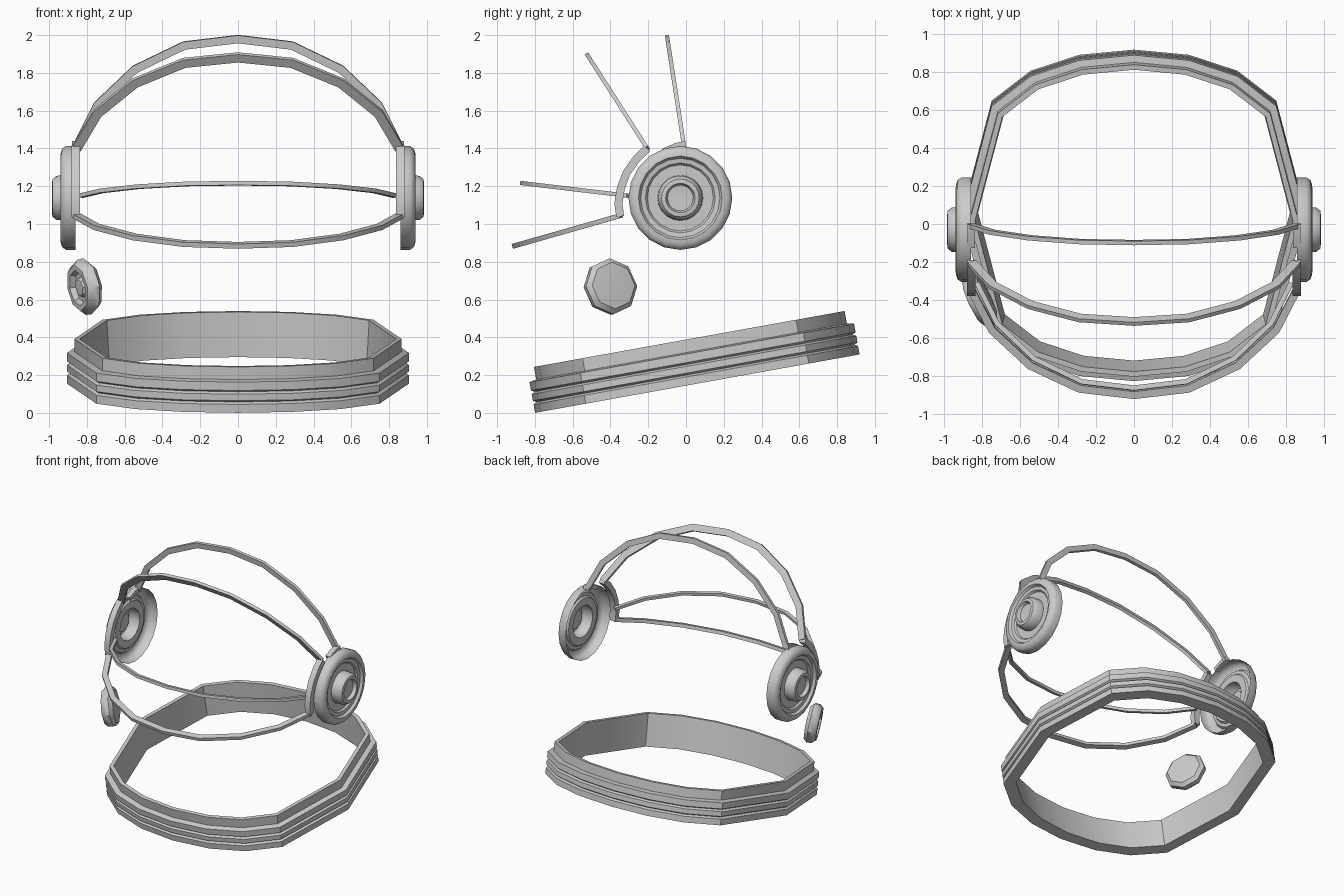
import bpy
from math import sin, cos, pi, radians
from mathutils import Vector, Matrix

if "Cube" in bpy.data.objects:
    bpy.data.objects.remove(bpy.data.objects["Cube"])


def make(name, verts, faces, angle=40):
    me = bpy.data.meshes.new(name)
    me.from_pydata([tuple(v) for v in verts], [], faces)
    me.validate()
    ob = bpy.data.objects.new(name, me)
    bpy.context.collection.objects.link(ob)
    bpy.ops.object.select_all(action='DESELECT')
    ob.select_set(True)
    bpy.context.view_layer.objects.active = ob
    bpy.ops.object.mode_set(mode='EDIT')
    bpy.ops.mesh.select_all(action='SELECT')
    bpy.ops.mesh.normals_make_consistent(inside=False)
    bpy.ops.object.mode_set(mode='OBJECT')
    bpy.ops.object.shade_smooth_by_angle(angle=radians(angle))
    return ob


def lathe(name, profile, seg, matrix):
    """Spin (radius, height) points around local z; radius 0 makes a pole."""
    verts, rings, faces = [], [], []
    for r, h in profile:
        n = 1 if r == 0 else seg
        rings.append([len(verts) + i for i in range(n)])
        verts += [matrix @ Vector((r * cos(2 * pi * i / seg), r * sin(2 * pi * i / seg), h)) for i in range(n)]
    for a, b in zip(rings, rings[1:]):
        for i in range(seg):
            j = (i + 1) % seg
            q = [a[i % len(a)], a[j % len(a)], b[j % len(b)], b[i % len(b)]]
            faces.append(list(dict.fromkeys(q)))
    return make(name, verts, faces)


def strip(name, pts, normal, wide, thick, angle=60):
    """Rectangular bar along a planar path."""
    pts = [Vector(p) for p in pts]
    n = Vector(normal).normalized()
    verts, faces = [], []
    last = len(pts) - 1
    for i, p in enumerate(pts):
        d0 = (p - pts[i - 1]).normalized() if i else None
        d1 = (pts[i + 1] - p).normalized() if i < last else None
        t = ((d0 or d1) + (d1 or d0)).normalized()
        s = t.cross(n).normalized() * wide / 2 / t.dot(d0 or d1)
        k = n * thick / 2
        verts += [p + s + k, p - s + k, p - s - k, p + s - k]
    for i in range(last):
        for j in range(4):
            a, b = i * 4 + j, i * 4 + (j + 1) % 4
            faces.append((a, b, b + 4, a + 4))
    faces += [(3, 2, 1, 0), tuple(last * 4 + j for j in range(4))]
    return make(name, verts, faces, angle)


# Neck ring: tilted 16-sided outline swept with a ridged closed profile
quarter = [(0.905, 0), (0.75, 0.60), (0.545, 0.76), (0.29, 0.845), (0, 0.873)]
half = quarter + [(-x, v) for x, v in quarter[-2::-1]]
outline = half + [(x, -v) for x, v in half[-2:0:-1]]
profile = [(0.0, 0.0), (0, 0.045), (0.018, 0.055), (0, 0.065), (0, 0.10), (0.018, 0.11),
           (0, 0.12), (0, 0.165), (0.038, 0.172), (0.038, 0.24), (0.066, 0.24), (0.082, 0.0)]
tilt = Matrix.Translation((0, 0.06, 0.155)) @ Matrix.Rotation(radians(10.2), 4, 'X')
verts, faces = [], []
P, N = len(profile), len(outline)
for x, v in outline:
    verts += [tilt @ Vector((x * (1 - o / 0.89), v * (1 - o / 0.89), h)) for o, h in profile]
for i in range(N):
    for j in range(P):
        k, m = (i + 1) % N, (j + 1) % P
        faces.append((i * P + j, k * P + j, k * P + m, i * P + m))
make("neck_ring", verts, faces, 35)

# Ear discs: open stepped shells facing outwards
ear = [(0.275, 0.86), (0.275, 0.91), (0.262, 0.93), (0.24, 0.938), (0.222, 0.94), (0.21, 0.922),
       (0.185, 0.918), (0.175, 0.905), (0.12, 0.905), (0.117, 0.96), (0.10, 0.982),
       (0.078, 0.985), (0.068, 0.96), (0, 0.955)]
for side, label in ((1, "right"), (-1, "left")):
    m = Matrix.Translation((0, -0.03, 1.138)) @ Matrix.Rotation(side * pi / 2, 4, 'Y')
    lathe("ear_disc_" + label, ear, 20, m)


# Arched bars: mirrored arc from the side points up to the apex
def arch(name, foot, apex, x_scale=1.0, wide=0.042, thick=0.022):
    arc = [(0, 1), (0.285, 0.94), (0.545, 0.72), (0.745, 0.385), (0.855, 0)]
    arc = [(-x, t) for x, t in arc[:0:-1]] + arc
    (y0, z0), (y1, z1) = foot, apex
    pts = [(x * x_scale, y0 + t * (y1 - y0), z0 + t * (z1 - z0)) for x, t in arc]
    n = Vector((1, 0, 0)).cross(Vector((0, y1 - y0, z1 - z0)))
    strip(name, pts, n, wide, thick)


arch("crown_bar", (-0.01, 1.41), (-0.098, 1.979))
arch("brow_bar", (-0.205, 1.40), (-0.514, 1.882), wide=0.05)
arch("visor_middle_bar", (-0.31, 1.15), (-0.865, 1.216), 0.97, wide=0.026)
arch("visor_lower_bar", (-0.345, 1.045), (-0.90, 0.887), 1.005, wide=0.04, thick=0.026)

# Side frames joining the bars around the ear discs
for side, label in ((1, "right"), (-1, "left")):
    x = 0.858 * side
    frame = [(-0.205, 1.40), (-0.262, 1.345), (-0.315, 1.27), (-0.345, 1.19), (-0.358, 1.11), (-0.348, 1.04)]
    strip("visor_side_frame_" + label, [(x, y, z) for y, z in frame], (1, 0, 0), 0.042, 0.045)
    foot = [(0.0, 1.425), (-0.05, 1.415), (-0.12, 1.385)]
    strip("crown_bar_foot_" + label, [(x, y, z) for y, z in foot], (1, 0, 0), 0.03, 0.04)

# Small round valve near the left cheek
axis = Vector((-0.88, -0.42, -0.16))
m = Matrix.Translation((-0.81, -0.40, 0.668)) @ axis.to_track_quat('Z', 'Y').to_matrix().to_4x4()
valve = [(0, -0.05), (0.125, -0.04), (0.15, -0.015), (0.148, 0.02), (0.125, 0.045), (0.095, 0.045),
         (0.085, 0.015), (0.055, 0.015), (0.045, 0.035), (0, 0.04)]
lathe("cheek_valve", valve, 8, m)
